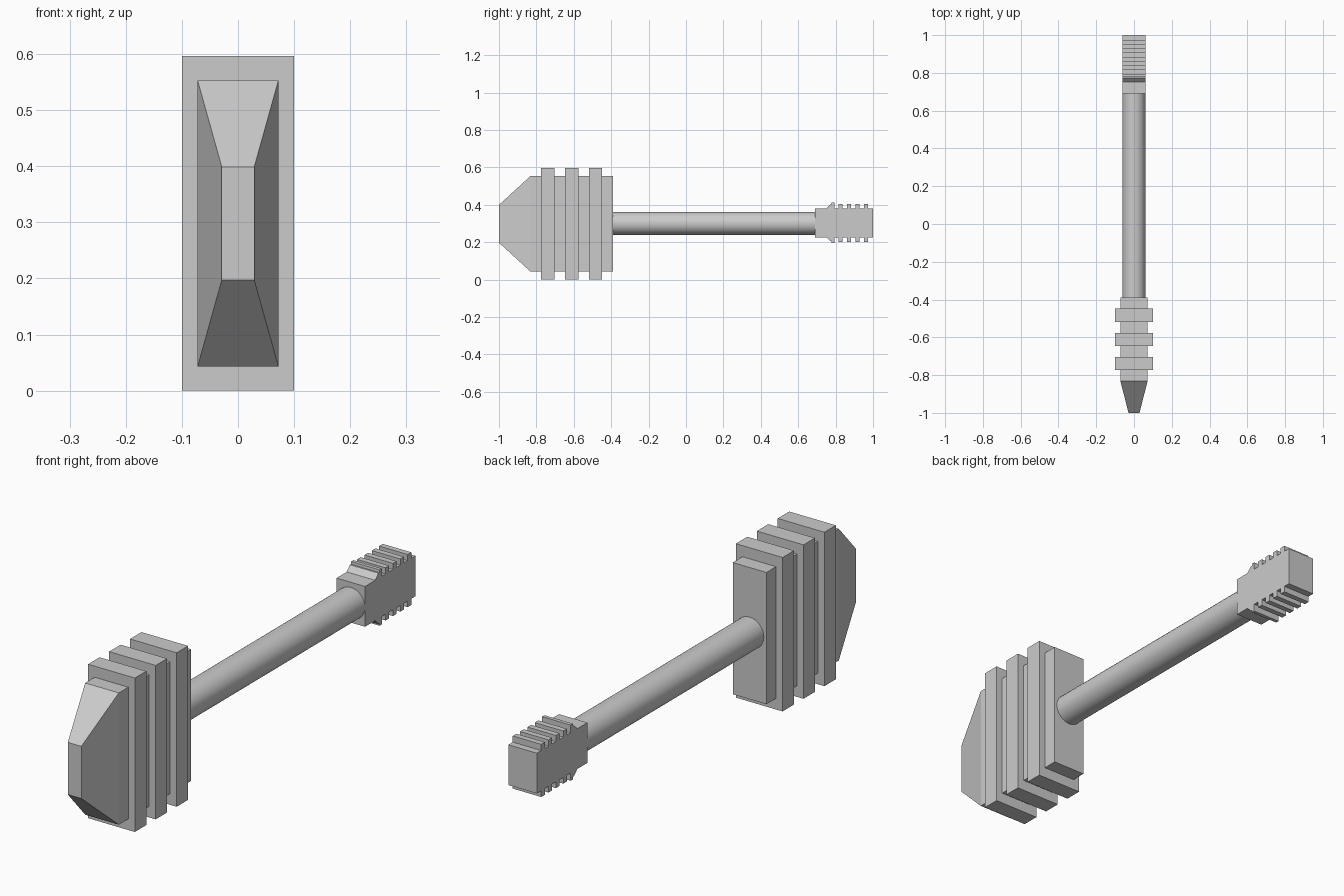
import bpy, bmesh, math

if "Cube" in bpy.data.objects:
    bpy.data.objects.remove(bpy.data.objects["Cube"])

CZ = 0.298  # height of the long axis


def finish(name, bm):
    bmesh.ops.recalc_face_normals(bm, faces=bm.faces)
    me = bpy.data.meshes.new(name)
    bm.to_mesh(me)
    bm.free()
    ob = bpy.data.objects.new(name, me)
    bpy.context.collection.objects.link(ob)
    return ob


def loft(name, sections):
    """Join rectangles (y, half width, half height) along y."""
    bm = bmesh.new()
    rings = [[bm.verts.new((sx * w, y, CZ + sz * h))
              for sx, sz in ((-1, -1), (1, -1), (1, 1), (-1, 1))]
             for y, w, h in sections]
    for a, b in zip(rings, rings[1:]):
        for i in range(4):
            j = (i + 1) % 4
            bm.faces.new((a[i], a[j], b[j], b[i]))
    bm.faces.new(rings[0])
    bm.faces.new(rings[-1])
    return finish(name, bm)


# Head core with tapered front
loft("head_core", [(-1, 0.029, 0.101), (-0.832, 0.072, 0.255), (-0.389, 0.072, 0.255)])

# Three bands around the head
for i, y in enumerate((-0.739, -0.611, -0.483)):
    loft(f"head_band_{i + 1}", [(y - 0.035, 0.1, 0.298), (y + 0.035, 0.1, 0.298)])

# Round shaft
bpy.ops.mesh.primitive_cylinder_add(vertices=32, radius=0.061, depth=1.10,
                                    location=(0, 0.155, CZ + 0.002),
                                    rotation=(math.pi / 2, 0, 0))
bpy.context.object.name = "shaft"
bpy.ops.object.shade_smooth_by_angle()

# Toothed grip: side profile with teeth above and below, extruded across x
base, tip = 0.078, 0.102
edge = [(0.69, base), (0.752, base), (0.772, 0.098), (0.778, 0.098),
        (0.779, 0.108), (0.793, 0.108), (0.793, base)]
for k in range(4):
    y = 0.816 + 0.045 * k
    edge += [(y, base), (y, tip), (y + 0.022, tip), (y + 0.022, base)]
edge.append((1.0, base))
outline = edge + [(y, -h) for y, h in reversed(edge)]
bm = bmesh.new()
face = bm.faces.new([bm.verts.new((-0.061, y, 0.303 + h)) for y, h in outline])
ext = bmesh.ops.extrude_face_region(bm, geom=[face])
bmesh.ops.translate(bm, vec=(0.122, 0, 0),
                    verts=[g for g in ext["geom"] if isinstance(g, bmesh.types.BMVert)])
finish("toothed_grip", bm)
